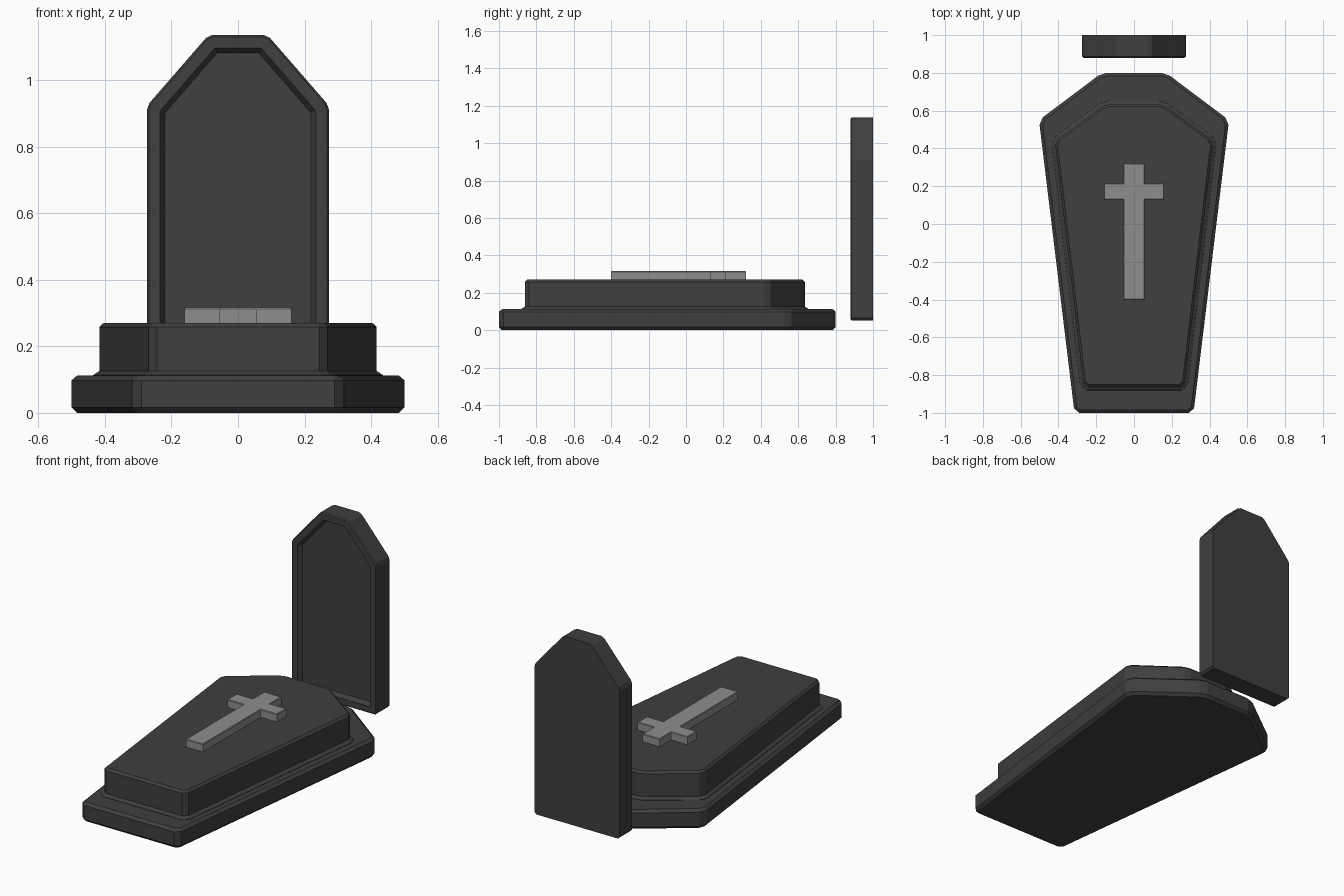
import bpy, bmesh
from mathutils import Vector

if "Cube" in bpy.data.objects:
    bpy.data.objects.remove(bpy.data.objects["Cube"])


def material(name, grey):
    m = bpy.data.materials.new(name)
    m.use_nodes = True
    colour = (grey, grey, grey, 1)
    m.diffuse_color = colour
    m.node_tree.nodes["Principled BSDF"].inputs["Base Color"].default_value = colour
    return m


dark_stone = material("dark stone", 0.05)
pale_stone = material("pale stone", 0.27)


def mirrored(half):
    """Right half of an outline, foot to head, closed by its mirror image."""
    return [Vector(p) for p in half] + [Vector((-x, y)) for x, y in reversed(half)]


def chamfered(points, cut):
    """Replace each corner by two points, cut back along its edges."""
    out = []
    for i, p in enumerate(points):
        for q in (points[i - 1], points[(i + 1) % len(points)]):
            out.append(p + (q - p).normalized() * cut)
    return out


def inset(points, d):
    """Move every edge of a counter-clockwise outline inwards by d."""
    out = []
    for i, p in enumerate(points):
        a = (p - points[i - 1]).normalized()
        b = (points[(i + 1) % len(points)] - p).normalized()
        na, nb = Vector((-a.y, a.x)), Vector((-b.y, b.x))
        out.append(p + (na + nb) * d / (1 + na.dot(nb)))
    return out


def loft(name, sections, mat, upright=False):
    """Skin a stack of (outline, height) sections and cap both ends."""
    bm = bmesh.new()
    rings = []
    for outline, h in sections:
        rings.append([bm.verts.new((p.x, h, p.y) if upright else (p.x, p.y, h))
                      for p in outline])
    for lower, upper in zip(rings, rings[1:]):
        n = len(lower)
        for i in range(n):
            j = (i + 1) % n
            bm.faces.new((lower[i], lower[j], upper[j], upper[i]))
    bm.faces.new(rings[0])
    bm.faces.new(rings[-1])
    bmesh.ops.recalc_face_normals(bm, faces=bm.faces)
    mesh = bpy.data.meshes.new(name)
    bm.to_mesh(mesh)
    bm.free()
    mesh.materials.append(mat)
    obj = bpy.data.objects.new(name, mesh)
    bpy.context.collection.objects.link(obj)
    return obj


# Coffin-shaped plinth with bevelled rims
plinth = chamfered(mirrored([(0.315, -1), (0.503, 0.55), (0.17, 0.8)]), 0.025)
loft("plinth", [(inset(plinth, 0.016), 0), (plinth, 0.016), (plinth, 0.098),
                (inset(plinth, 0.016), 0.112)], dark_stone)

# Lid block, with a flared foot where it meets the plinth
lid = chamfered(mirrored([(0.266, -0.862), (0.419, 0.44), (0.15, 0.635)]), 0.022)
loft("lid", [(inset(lid, -0.02), 0.105), (inset(lid, -0.018), 0.114), (lid, 0.126),
             (lid, 0.258), (inset(lid, 0.012), 0.27)], dark_stone)

# Raised cross on the lid
cross = mirrored([(0.055, -0.4), (0.055, 0.13), (0.16, 0.13), (0.16, 0.215),
                  (0.055, 0.215), (0.055, 0.32)])
loft("cross", [(cross, 0.262), (cross, 0.312), (inset(cross, 0.003), 0.316)], pale_stone)

# Standing headstone with a sunken front panel
half = [(0.274, 0.052), (0.274, 0.922), (0.088, 1.136)]
stone = chamfered(mirrored(half), 0.012)
loft("headstone", [(stone, 1.0), (stone, 0.886), (inset(stone, 0.006), 0.88),
                   (inset(stone, 0.04), 0.88), (inset(stone, 0.045), 0.888),
                   (inset(stone, 0.055), 0.905)], dark_stone, upright=True)
